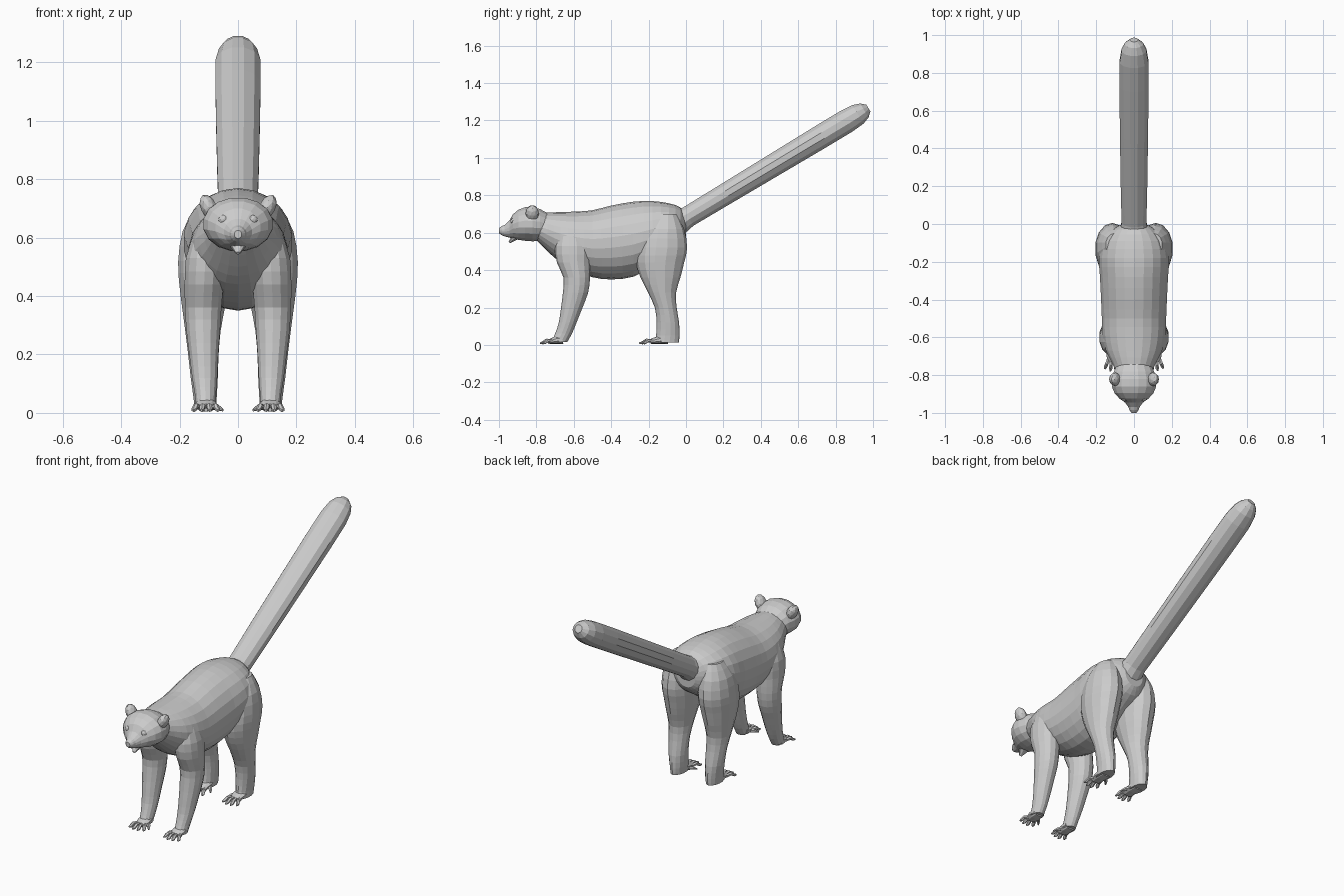
import bpy, bmesh, math
from mathutils import Vector, Matrix

if "Cube" in bpy.data.objects:
    bpy.data.objects.remove(bpy.data.objects["Cube"])


def make_object(name, bm):
    bmesh.ops.recalc_face_normals(bm, faces=bm.faces)
    mesh = bpy.data.meshes.new(name)
    bm.to_mesh(mesh)
    bm.free()
    ob = bpy.data.objects.new(name, mesh)
    bpy.context.collection.objects.link(ob)
    return ob


def refine(rows):
    """Insert one Catmull-Rom row between each pair of profile rows."""
    out = []
    for i in range(len(rows) - 1):
        a, b = rows[max(i - 1, 0)], rows[i]
        c, d = rows[i + 1], rows[min(i + 2, len(rows) - 1)]
        out.append(b)
        out.append(tuple((9 * (q + r) - p - s) / 16 for p, q, r, s in zip(a, b, c, d)))
    return out + [rows[-1]]


def loft(bm, rings, n):
    """Skin a list of (centre, u axis, v axis) ellipses and cap both ends."""
    loops = []
    for c, u, v in rings:
        angles = [2 * math.pi * (i + 0.5) / n for i in range(n)]
        loops.append([bm.verts.new(c + u * math.cos(t) + v * math.sin(t)) for t in angles])
    for a, b in zip(loops, loops[1:]):
        for i in range(n):
            j = (i + 1) % n
            bm.faces.new((a[i], a[j], b[j], b[i]))
    bm.faces.new(loops[0])
    bm.faces.new(loops[-1])


def along_y(name, rows, n):
    """rows: y, top z, bottom z, half width"""
    bm = bmesh.new()
    loft(bm, [(Vector((0, y, (t + b) / 2)), Vector((w, 0, 0)), Vector((0, 0, (t - b) / 2)))
              for y, t, b, w in rows], n)
    return make_object(name, bm)


def along_z(name, rows, side, n):
    """rows: z, front y, back y, inner x, outer x"""
    bm = bmesh.new()
    loft(bm, [(Vector((side * (i + o) / 2, (f + b) / 2, z)),
               Vector(((o - i) / 2, 0, 0)), Vector((0, (b - f) / 2, 0)))
              for z, f, b, i, o in rows], n)
    return make_object(name, bm)


def tube(bm, rows, n):
    """rows: centre, half width, half height; swept in a straight-ish line"""
    pts = [Vector(r[0]) for r in rows]
    d = (pts[-1] - pts[0]).normalized()
    u = d.cross(Vector((0, 0, 1))).normalized()
    v = u.cross(d)
    loft(bm, [(p, u * r[1], v * r[2]) for p, r in zip(pts, rows)], n)


def blob(name, centre, radii, tilt=0):
    bm = bmesh.new()
    m = Matrix.Translation(centre) @ Matrix.Rotation(tilt, 4, 'Y') @ Matrix.Diagonal((*radii, 1))
    bmesh.ops.create_icosphere(bm, subdivisions=2, radius=1, matrix=m)
    return make_object(name, bm)


# torso
torso = along_y("body", refine([
    (-0.81, .695, .57, .085), (-0.74, .707, .50, .115), (-0.67, .71, .44, .15),
    (-0.59, .713, .395, .168), (-0.50, .72, .362, .172), (-0.40, .745, .35, .176),
    (-0.28, .766, .365, .182), (-0.18, .769, .42, .187), (-0.09, .757, .48, .165),
    (-0.03, .735, .52, .115), (0.0, .69, .56, .06)]), 22)

HIND = [(.70, -.17, -.05, .06, .15), (.62, -.235, -.01, .03, .192), (.52, -.265, .006, .022, .207),
        (.44, -.268, -.01, .028, .203), (.36, -.243, -.03, .043, .193), (.28, -.203, -.053, .058, .182),
        (.20, -.167, -.05, .065, .172), (.12, -.157, -.037, .068, .163), (.05, -.16, -.035, .072, .153),
        (.012, -.17, -.038, .075, .15)]
FORE = [(.62, -.67, -.55, .06, .15), (.53, -.70, -.51, .042, .18), (.44, -.69, -.512, .048, .184),
        (.36, -.655, -.513, .055, .183), (.28, -.658, -.523, .06, .178), (.20, -.668, -.553, .066, .168),
        (.12, -.68, -.585, .07, .158), (.06, -.70, -.61, .075, .148), (.015, -.72, -.635, .078, .145)]

# legs, merged into the torso skin
for rows in (HIND, FORE):
    for side in (-1, 1):
        leg = along_z("leg", refine(rows), side, 14)
        mod = torso.modifiers.new("join", 'BOOLEAN')
        mod.operation, mod.solver, mod.object = 'UNION', 'EXACT', leg
        bpy.context.view_layer.objects.active = torso
        bpy.ops.object.modifier_apply(modifier=mod.name)
        bpy.data.objects.remove(leg)

# feet with splayed toes
for label, heel, ball, tip in (("hind_foot", -.10, -.19, -.25), ("front_foot", -.66, -.73, -.78)):
    for side in (-1, 1):
        bm = bmesh.new()
        x = side * .11
        tube(bm, [((x, heel, .03), .036, .026), ((x, (heel + ball) / 2, .026), .038, .022),
                  ((x, ball, .018), .03, .013)], 10)
        for k, reach in ((-1.5, .75), (-.5, 1), (.5, .95), (1.5, .7)):
            base = Vector((x + k * .016, ball + .015, .02))
            end = Vector((x + k * .03, ball + (tip - ball) * reach, .009))
            tube(bm, [(base, .011, .01), (base.lerp(end, .5) + Vector((0, 0, .009)), .010, .010),
                      (base.lerp(end, .8), .010, .008), (end, .004, .004)], 6)
        # inner thumb
        tube(bm, [((x - side * .02, heel - .03, .022), .013, .012),
                  ((x - side * .043, heel - .055, .018), .010, .009),
                  ((x - side * .058, heel - .075, .009), .004, .004)], 6)
        make_object(label + ("_left" if side > 0 else "_right"), bm)

# tail: slightly widening bar with a rounded tip
bm = bmesh.new()
start, axis = Vector((0, -.04, .655)), Vector((0, .855, .515)).normalized()
tube(bm, [(start + axis * s, w, h) for s, w, h in
          ((0, .075, .07), (.06, .068, .058), (.3, .073, .06), (.6, .077, .063), (.9, .08, .066),
           (1.05, .079, .066), (1.12, .068, .06), (1.16, .05, .045), (1.185, .022, .022))], 12)
make_object("tail", bm)

# head and muzzle
along_y("head", [
    (-0.73, .70, .56, .085), (-0.78, .728, .555, .108), (-0.82, .738, .552, .12),
    (-0.86, .738, .555, .12), (-0.895, .725, .56, .105), (-0.925, .70, .568, .078),
    (-0.945, .665, .573, .048), (-0.97, .642, .58, .03), (-0.985, .636, .586, .025),
    (-1.0, .625, .597, .013)], 16)

# lower jaw
bm = bmesh.new()
tube(bm, [((0, -.89, .592), .04, .025), ((0, -.925, .568), .024, .016),
          ((0, -.945, .547), .008, .006)], 8)
make_object("lower_jaw", bm)

# ears and eyes
for side, label in ((1, "left"), (-1, "right")):
    blob("ear_" + label, (side * .1, -.822, .703), (.028, .036, .047), side * .45)
    blob("eye_" + label, (side * .05, -.925, .662), (.018, .014, .016))
